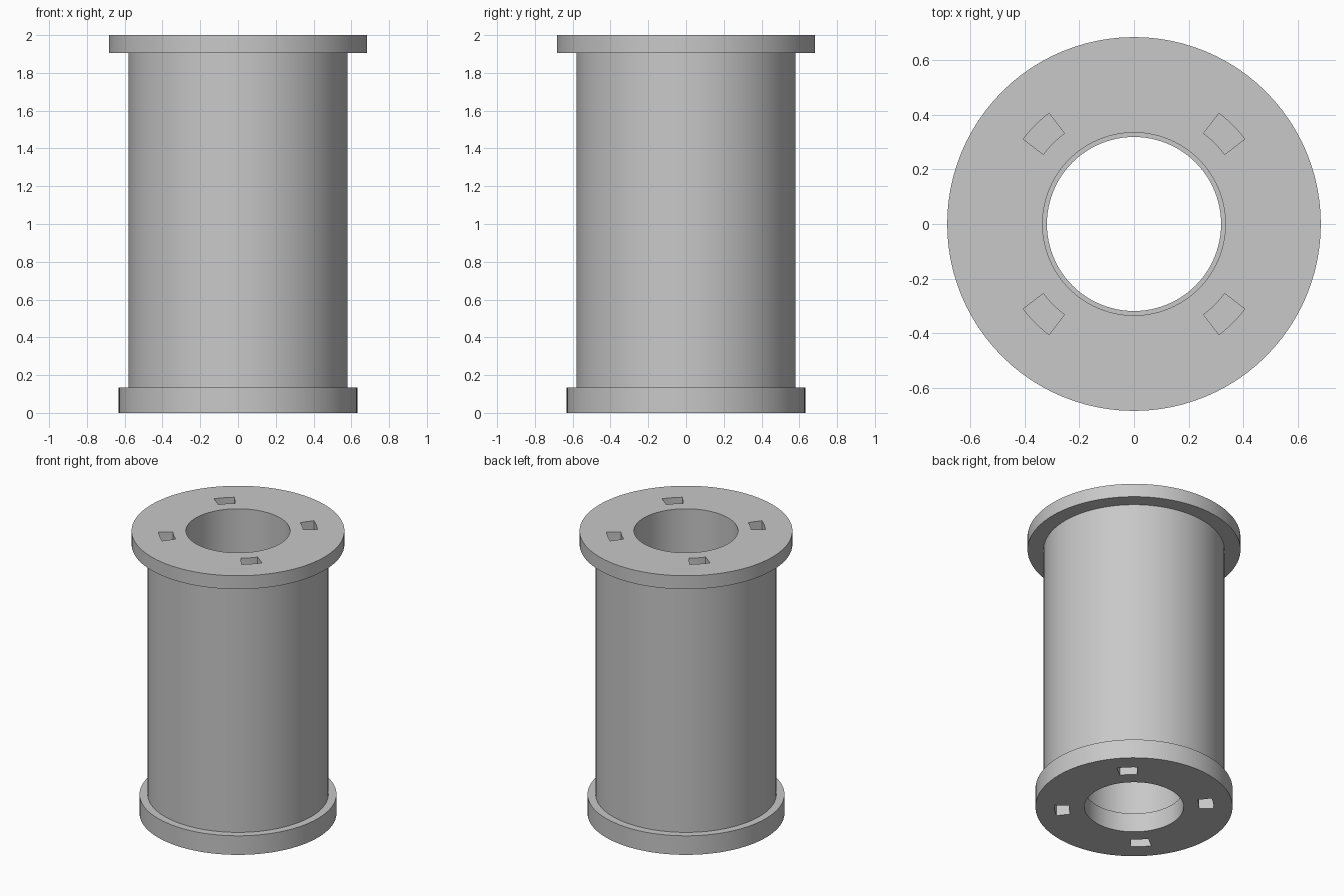
import bpy
import bmesh
from math import cos, sin, tau, radians

cube = bpy.data.objects.get("Cube")
if cube:
    bpy.data.objects.remove(cube, do_unlink=True)

SEGMENTS = 96
POCKET = (0.418, 0.51)      # radial range of the pockets

grey = bpy.data.materials.new("plain grey")
grey.use_nodes = True
colour = (0.58, 0.58, 0.58, 1)
grey.diffuse_color = colour
grey.node_tree.nodes["Principled BSDF"].inputs["Base Color"].default_value = colour


def ring(name, inner, outer, bottom, top, pockets=False):
    """Hollow cylinder, optionally with four wedge openings through it."""
    radii = [inner, *POCKET, outer] if pockets else [inner, outer]
    bands = len(radii) - 1
    bm = bmesh.new()
    grid = [[[bm.verts.new((r * cos(tau * s / SEGMENTS), r * sin(tau * s / SEGMENTS), z))
              for s in range(SEGMENTS)] for r in radii] for z in (bottom, top)]

    def solid(band, s):
        if not 0 <= band < bands:
            return False
        quarter = SEGMENTS // 4
        opening = abs((s % quarter) + 0.5 - quarter / 2) < 2
        return not (pockets and band == 1 and opening)

    def wall(a, b):
        (i, s), (j, t) = a, b
        bm.faces.new((grid[0][i][s], grid[0][j][t], grid[1][j][t], grid[1][i][s]))

    for b in range(bands):
        for s in range(SEGMENTS):
            if not solid(b, s):
                continue
            n = (s + 1) % SEGMENTS
            for level in grid:
                bm.faces.new((level[b][s], level[b + 1][s], level[b + 1][n], level[b][n]))
            if not solid(b - 1, s):
                wall((b, s), (b, n))
            if not solid(b + 1, s):
                wall((b + 1, s), (b + 1, n))
            if not solid(b, s - 1):
                wall((b, s), (b + 1, s))
            if not solid(b, n):
                wall((b, n), (b + 1, n))

    bmesh.ops.recalc_face_normals(bm, faces=bm.faces)
    mesh = bpy.data.meshes.new(name)
    bm.to_mesh(mesh)
    bm.free()
    mesh.materials.append(grey)
    obj = bpy.data.objects.new(name, mesh)
    bpy.context.collection.objects.link(obj)
    bpy.ops.object.select_all(action="DESELECT")
    obj.select_set(True)
    bpy.context.view_layer.objects.active = obj
    bpy.ops.object.shade_smooth_by_angle(angle=radians(30))


# Spool core between two flanges
ring("core_tube", 0.334, 0.58, 0.135, 1.905)
ring("bottom_flange", 0.318, 0.632, 0, 0.135, pockets=True)
ring("top_flange", 0.334, 0.683, 1.905, 2, pockets=True)
